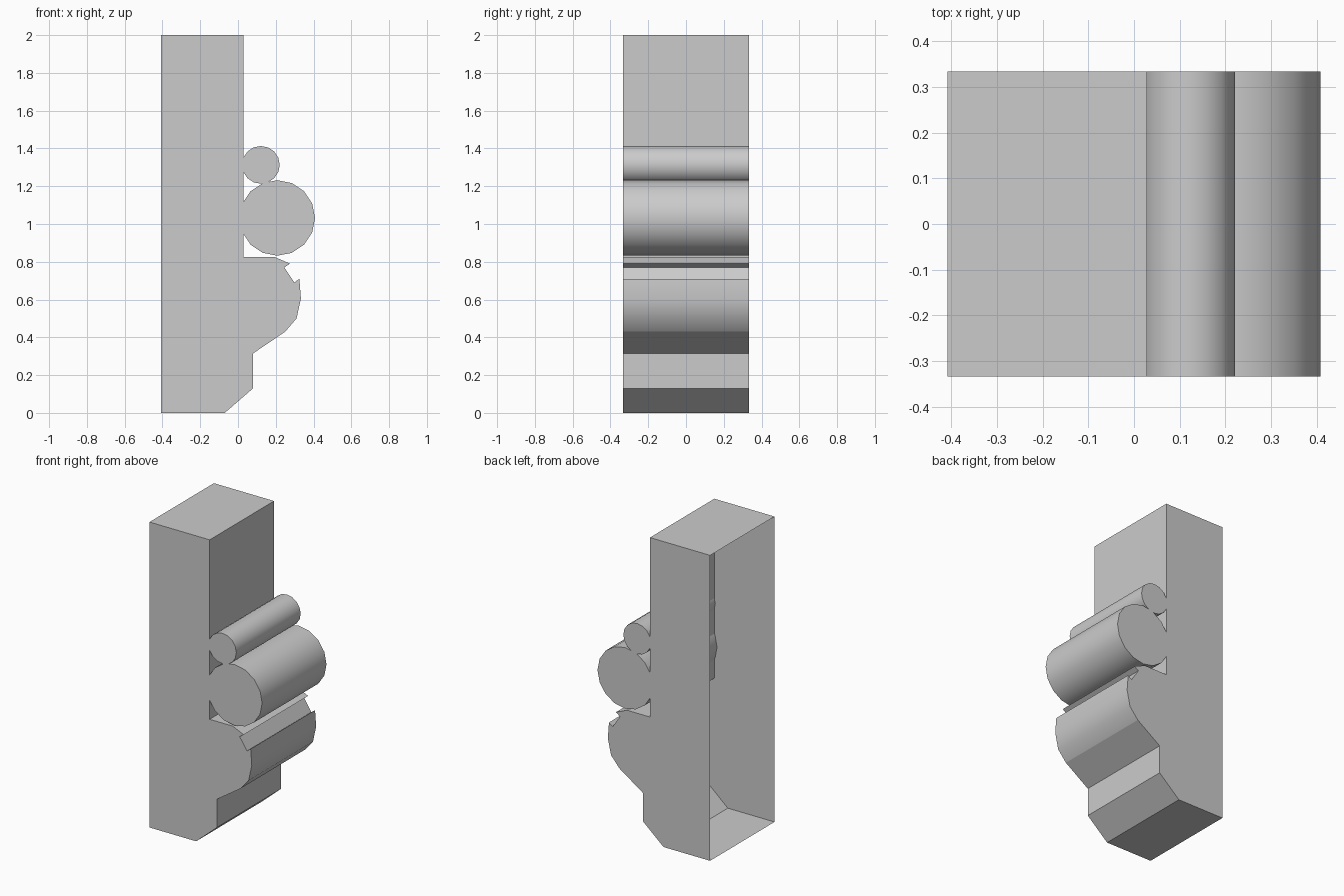
import bpy, bmesh, math

if "Cube" in bpy.data.objects:
    bpy.data.objects.remove(bpy.data.objects["Cube"])

HALF = 0.333  # half length along y


def extrude_profile(name, pts, open_edges=(), smooth_edges=()):
    """Extrude an (x, z) outline along y, with both end caps."""
    bm = bmesh.new()
    front = [bm.verts.new((x, -HALF, z)) for x, z in pts]
    back = [bm.verts.new((x, HALF, z)) for x, z in pts]
    bm.faces.new(front)
    bm.faces.new(back[::-1])
    n = len(pts)
    for i in range(n):
        if i in open_edges:
            continue
        j = (i + 1) % n
        f = bm.faces.new((front[j], front[i], back[i], back[j]))
        f.smooth = i in smooth_edges
    mesh = bpy.data.meshes.new(name)
    bm.to_mesh(mesh)
    bm.free()
    obj = bpy.data.objects.new(name, mesh)
    bpy.context.collection.objects.link(obj)
    return obj


def roll(name, x, z, r, sides=16):
    pts = [(x + r * math.cos(2 * math.pi * i / sides),
            z + r * math.sin(2 * math.pi * i / sides)) for i in range(sides)]
    return extrude_profile(name, pts, smooth_edges=range(sides))


# Main moulding body: the wall side (-x) is left open
body = [(-0.408, 0), (-0.07, 0), (0.08, 0.13), (0.08, 0.315),
        (0.25, 0.43), (0.31, 0.50), (0.333, 0.605), (0.325, 0.71),
        (0.298, 0.69), (0.245, 0.77), (0.275, 0.79), (0.195, 0.825),
        (0.028, 0.825), (0.028, 2), (-0.408, 2)]
extrude_profile("moulding_body", body, open_edges=(len(body) - 1,),
                smooth_edges=(4, 5, 6))

# Round bars set into the face
roll("large_round_bar", 0.208, 1.032, 0.2)
roll("small_round_bar", 0.121, 1.313, 0.1)
